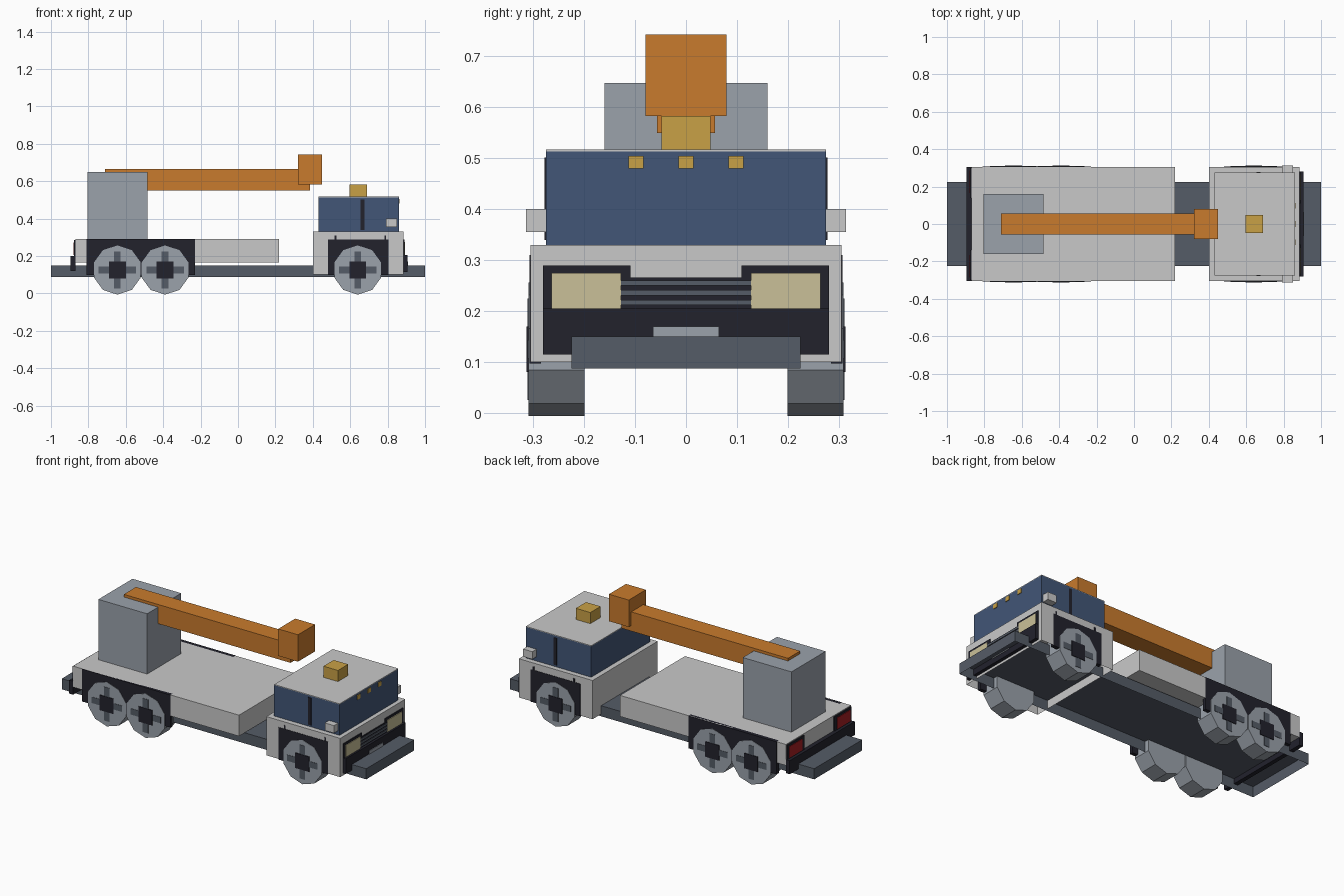
import bpy, bmesh, math

cube = bpy.data.objects.get("Cube")
if cube:
    bpy.data.objects.remove(cube, do_unlink=True)


def material(name, code):
    """Flat colour from an sRGB hex code, stored as linear values."""
    srgb = [int(code[i:i + 2], 16) / 255 for i in (0, 2, 4)]
    color = [((c + 0.055) / 1.055) ** 2.4 for c in srgb] + [1]
    m = bpy.data.materials.new(name)
    m.diffuse_color = color
    m.use_nodes = True
    m.node_tree.nodes["Principled BSDF"].inputs["Base Color"].default_value = color
    return m


WHITE = material("body white", "c9c9c9")
BLUE = material("cab blue", "425677")
ORANGE = material("boom orange", "c97b2d")
GRAY = material("light gray", "9ba2ab")
STEEL = material("steel gray", "555c67")
BLACK = material("trim black", "22222c")
GOLD = material("beacon gold", "c9a146")
CREAM = material("headlight cream", "cac099")
RED = material("tail light red", "a51e22")


def finish(name, bm, mat):
    mesh = bpy.data.meshes.new(name)
    bm.to_mesh(mesh)
    bm.free()
    mesh.materials.append(mat)
    obj = bpy.data.objects.new(name, mesh)
    bpy.context.collection.objects.link(obj)
    return obj


def box(name, mat, xs, ys, zs, open_bottom=False):
    """Box between two limits on each axis."""
    bm = bmesh.new()
    bmesh.ops.create_cube(bm, size=1)
    for v in bm.verts:
        v.co = [lim[0] if c < 0 else lim[1] for c, lim in zip(v.co, (xs, ys, zs))]
    if open_bottom:
        down = [f for f in bm.faces if f.calc_center_median().z < zs[0] + 0.001]
        bmesh.ops.delete(bm, geom=down, context="FACES_ONLY")
    return finish(name, bm, mat)


def pair(name, mat, xs, ys, zs):
    """The same box on the left (+y) and right (-y) of the truck."""
    box(name + "_a", mat, xs, ys, zs)
    box(name + "_b", mat, xs, (-ys[1], -ys[0]), zs)


def around(c, r):
    return (c - r, c + r)


# Chassis, flat bed and cab shells
box("chassis", STEEL, (-1, 1), (-.225, .225), (.087, .15), True)
box("flat_bed", WHITE, (-.87, .22), (-.305, .305), (.165, .29))
box("cab_base", WHITE, (.4, .885), (-.305, .305), (.1, .33), True)
box("cab_windows", BLUE, (.43, .86), (-.275, .275), (.33, .513))
box("cab_roof", WHITE, (.43, .86), (-.275, .275), (.513, .517))
box("beacon", GOLD, (.595, .69), (-.048, .048), (.517, .583))
for i, y in enumerate((-.098, 0, .098)):
    box(f"marker_light_{i}", GOLD, (.858, .864), around(y, .015), (.48, .505))
pair("door_pillar", BLACK, (.655, .675), (.27, .278), (.34, .502))
pair("mirror", WHITE, (.79, .85), (.275, .314), (.355, .4))

# Crane
box("crane_pillar", GRAY, (-.805, -.485), (-.16, .16), (.29, .648))
box("crane_boom", ORANGE, (-.71, .385), (-.057, .057), (.55, .664))
box("crane_head", ORANGE, (.32, .45), (-.08, .08), (.583, .743))

# Front face: bumper, lamp surrounds, grille and headlights
box("front_bumper", BLACK, (.885, .905), (-.281, .281), (.115, .205))
box("grille", BLACK, (.884, .89), (-.128, .128), (.205, .266))
pair("lamp_surround", BLACK, (.884, .89), (.109, .281), (.205, .289))
pair("headlight", CREAM, (.888, .894), (.128, .264), (.205, .275))
for i, z in enumerate((.217, .236, .255)):
    box(f"grille_bar_{i}", STEEL, (.888, .893), (-.128, .128), around(z, .005))
box("front_plate", GRAY, (.903, .908), (-.065, .065), (.145, .17))

# Rear face: bumper and tail lights
box("rear_bumper", BLACK, (-.895, -.87), (-.305, .305), (.12, .2))
pair("tail_surround", BLACK, (-.877, -.869), (.14, .3), (.2, .285))
pair("tail_light", RED, (-.88, -.875), (.165, .285), (.205, .272))

# Wheel arches
pair("front_arch", BLACK, (.48, .805), (.285, .307), (.097, .289))
pair("rear_arch", BLACK, (-.81, -.23), (.285, .307), (.097, .29))
for i, x in enumerate((.522, .787)):
    pair(f"arch_peg_{i}", BLACK, around(x, .005), (.3, .307), (.289, .31))


def wheel(name, x, side):
    """Ten-sided wheel with a flat base, a cross of spokes and a square hub."""
    bm = bmesh.new()
    r = .125 / math.cos(math.pi / 10)
    bmesh.ops.create_cone(bm, cap_ends=True, segments=10, radius1=r, radius2=r, depth=.11)
    obj = finish(name, bm, GRAY)
    obj.location = (x, side * .254, .125)
    obj.rotation_euler = (math.pi / 2, 0, 0)
    face = sorted((side * .3, side * .311))
    box(name + "_spoke_upright", STEEL, around(x, .018), face, around(.125, .1))
    box(name + "_spoke_level", STEEL, around(x, .1), face, around(.125, .018))
    hub = sorted((side * .3, side * .313))
    box(name + "_hub", BLACK, around(x, .045), hub, around(.125, .045))


for n, x in (("front", .64), ("middle", -.39), ("rear", -.645)):
    wheel(n + "_wheel_a", x, 1)
    wheel(n + "_wheel_b", x, -1)
